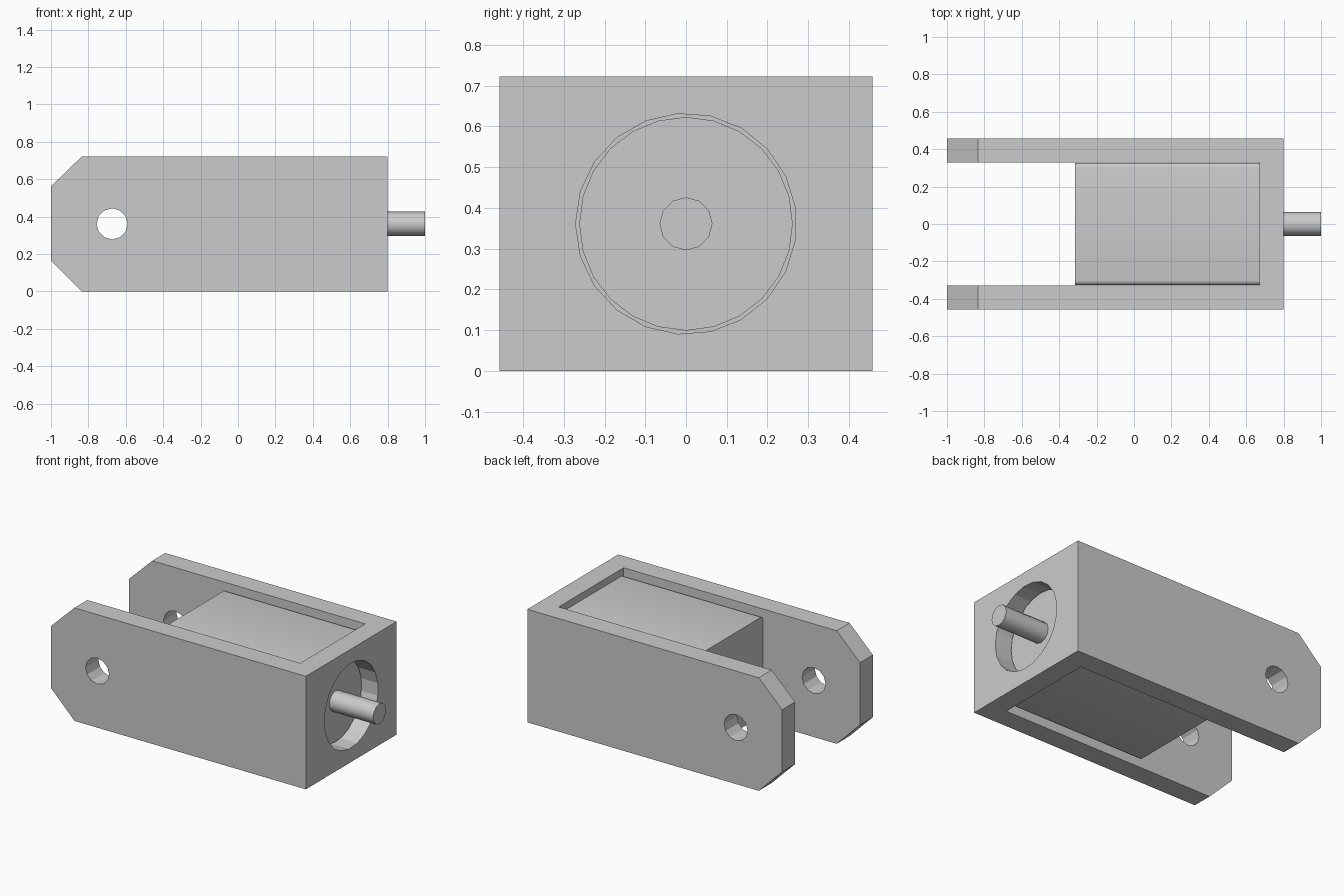
import bpy
import math
from mathutils import Matrix

if "Cube" in bpy.data.objects:
    bpy.data.objects.remove(bpy.data.objects["Cube"], do_unlink=True)

grey = bpy.data.materials.new("plain grey")
GREY = (0.6, 0.6, 0.6, 1)
grey.diffuse_color = GREY
grey.use_nodes = True
grey.node_tree.nodes["Principled BSDF"].inputs["Base Color"].default_value = GREY

MID = 0.361      # height of the motor axis
HALF = 0.458     # half width of the bracket
SLOT = 0.328     # half width of the slot between the arms


def finish(name):
    ob = bpy.context.object
    ob.name = name
    ob.data.materials.append(grey)
    return ob


def box(name, x0, x1, half_y, z0, z1):
    bpy.ops.mesh.primitive_cube_add(size=1)
    ob = finish(name)
    ob.data.transform(Matrix.Translation(((x0 + x1) / 2, 0, (z0 + z1) / 2))
                      @ Matrix.Diagonal((x1 - x0, 2 * half_y, z1 - z0, 1)))
    return ob


def rod_x(name, radius, sides, x0, x1, turn=0):
    """Cylinder along x with one corner turned from straight up."""
    bpy.ops.mesh.primitive_cylinder_add(radius=radius, depth=x1 - x0, vertices=sides)
    ob = finish(name)
    # First corner of the primitive lies on +y; bring it to +z, then turn
    ob.data.transform(Matrix.Translation(((x0 + x1) / 2, 0, MID))
                      @ Matrix.Rotation(turn, 4, 'X')
                      @ Matrix.Rotation(math.pi / 2, 4, 'X')
                      @ Matrix.Rotation(math.pi / 2, 4, 'Y'))
    return ob


def cut(target, cutter):
    cutter.hide_render = True
    mod = target.modifiers.new("cut", 'BOOLEAN')
    mod.operation = 'DIFFERENCE'
    mod.solver = 'EXACT'
    mod.object = cutter
    bpy.context.view_layer.objects.active = target
    bpy.ops.object.modifier_apply(modifier=mod.name)
    bpy.data.objects.remove(cutter, do_unlink=True)


# Fork-shaped bracket: side outline with clipped corners, drawn through y
outline = [(-1, 0.165), (-0.835, 0), (0.8, 0), (0.8, 0.722), (-0.835, 0.722), (-1, 0.562)]
n = len(outline)
verts = [(x, y, z) for y in (-HALF, HALF) for x, z in outline]
faces = [list(range(n)), list(range(2 * n - 1, n - 1, -1))]
faces += [[(i + 1) % n, i, i + n, (i + 1) % n + n] for i in range(n)]
mesh = bpy.data.meshes.new("bracket")
mesh.from_pydata(verts, [], faces)
mesh.materials.append(grey)
bracket = bpy.data.objects.new("bracket", mesh)
bpy.context.collection.objects.link(bracket)

# Slot between the arms, round opening in the end wall, pin holes in the arms
cut(bracket, box("slot_cutter", -1.2, 0.67, SLOT, -0.2, 1))
cut(bracket, rod_x("opening_cutter", 0.271, 21, 0.6, 0.9, math.pi / 2))
bpy.ops.mesh.primitive_cylinder_add(radius=0.083, depth=2, vertices=12)
pin = finish("pin_cutter")
pin.data.transform(Matrix.Translation((-0.673, 0, MID)) @ Matrix.Rotation(math.pi / 2, 4, 'X'))
cut(bracket, pin)

# Motor body with its long edges rounded
body = box("motor_body", -0.315, 0.67, SLOT - 0.001, 0.045, 0.677)
weights = body.data.attributes.new("bevel_weight_edge", 'FLOAT', 'EDGE')
for e in body.data.edges:
    a, b = (body.data.vertices[v].co for v in e.vertices)
    weights.data[e.index].value = 1.0 if abs(a.x - b.x) > 0.5 else 0.0
bevel = body.modifiers.new("round_long_edges", 'BEVEL')
bevel.limit_method = 'WEIGHT'
bevel.width = 0.025
bevel.segments = 4
bpy.context.view_layer.objects.active = body
bpy.ops.object.modifier_apply(modifier=bevel.name)

# Round motor nose and output shaft
nose = rod_x("motor_nose", 0.262, 24, 0.66, 0.69)
shaft = rod_x("output_shaft", 0.065, 12, 0.68, 1)

for ob in (body, nose, shaft):
    bpy.ops.object.select_all(action='DESELECT')
    ob.select_set(True)
    bpy.context.view_layer.objects.active = ob
    bpy.ops.object.shade_smooth_by_angle(angle=math.radians(35))
